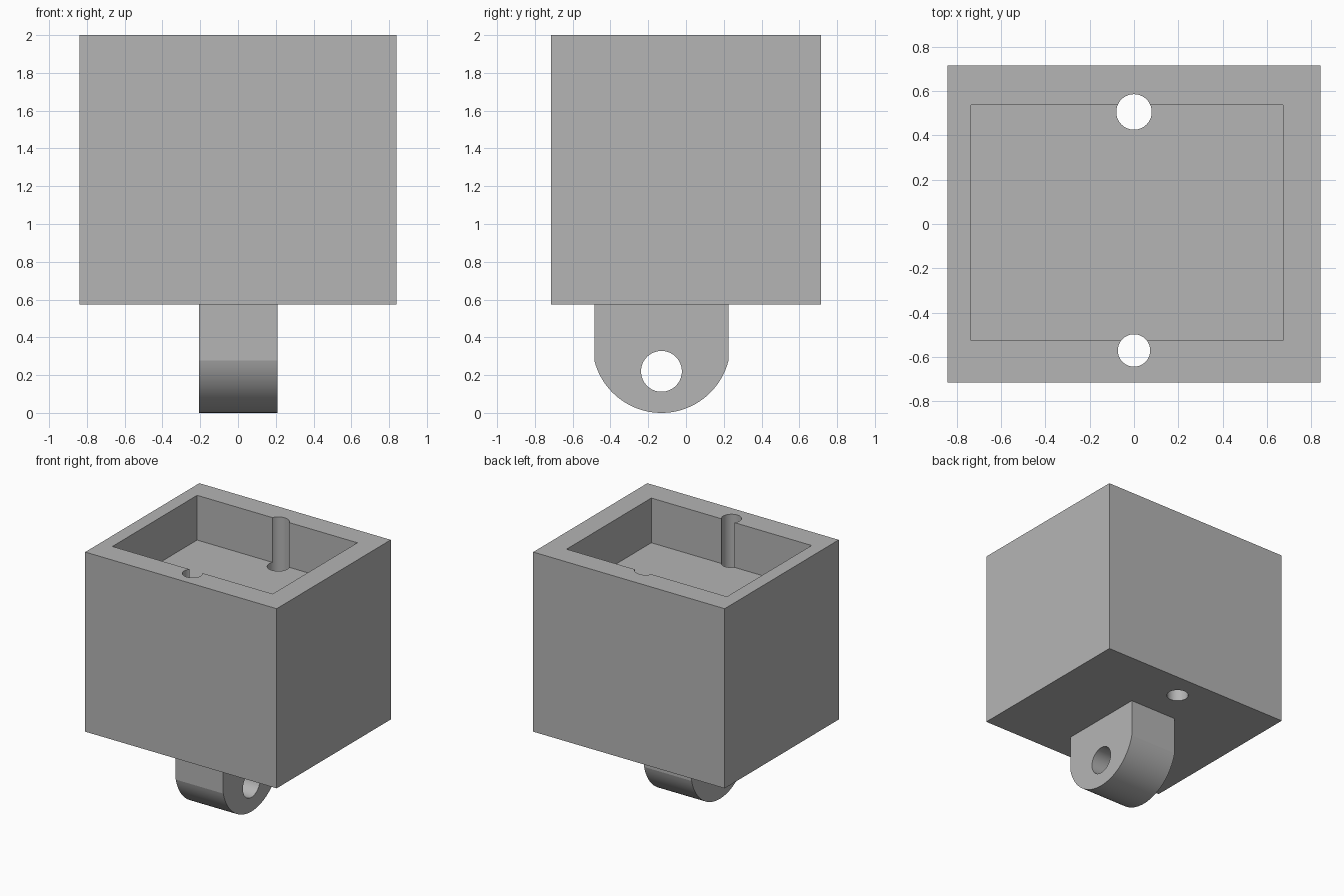
import bpy
import math

default = bpy.data.objects.get("Cube")
if default:
    bpy.data.objects.remove(default, do_unlink=True)

# Single plain grey
grey = bpy.data.materials.new("plain_grey")
grey.use_nodes = True
colour = (0.46, 0.46, 0.46, 1)
grey.diffuse_color = colour
grey.node_tree.nodes["Principled BSDF"].inputs["Base Color"].default_value = colour


def box(name, low, high):
    centre = [(a + b) / 2 for a, b in zip(low, high)]
    bpy.ops.mesh.primitive_cube_add(size=1, location=centre)
    ob = bpy.context.object
    ob.name = name
    ob.scale = [b - a for a, b in zip(low, high)]
    bpy.ops.object.transform_apply(location=True, rotation=True, scale=True)
    ob.data.materials.append(grey)
    return ob


def rod(name, centre, radius, length, rotation=(0, 0, 0)):
    bpy.ops.mesh.primitive_cylinder_add(vertices=64, radius=radius, depth=length,
                                        location=centre, rotation=rotation)
    ob = bpy.context.object
    ob.name = name
    ob.data.materials.append(grey)
    return ob


def cut(target, cutter):
    cutter.hide_render = True
    bpy.ops.object.select_all(action="DESELECT")
    bpy.context.view_layer.objects.active = target
    target.select_set(True)
    mod = target.modifiers.new("cut", "BOOLEAN")
    mod.operation = "DIFFERENCE"
    mod.solver = "EXACT"
    mod.object = cutter
    bpy.ops.object.modifier_apply(modifier=mod.name)
    bpy.data.objects.remove(cutter, do_unlink=True)


def smooth(ob):
    bpy.ops.object.select_all(action="DESELECT")
    bpy.context.view_layer.objects.active = ob
    ob.select_set(True)
    bpy.ops.object.shade_smooth_by_angle(angle=math.radians(12))


# Block with a shallow open pocket and two vertical through holes
BASE, FLOOR, TOP = 0.575, 1.645, 2.0
housing = box("housing", (-0.84, -0.715, BASE), (0.84, 0.715, TOP))
cut(housing, box("pocket_cutter", (-0.735, -0.525, FLOOR), (0.672, 0.537, TOP + 0.2)))
for y, radius in ((0.505, 0.08), (-0.57, 0.073)):
    cut(housing, rod("hole_cutter", (0, y, 1.3), radius, 3))
smooth(housing)

# Mounting lug: rounded profile extruded along x
Y_MID, HALF, RADIUS = -0.13, 0.355, 0.366
X_LEFT, X_RIGHT = 0.21, -0.207
sweep = math.asin(HALF / RADIUS)
steps = 40
profile = [(Y_MID - HALF, BASE)]
for i in range(steps + 1):
    a = -sweep + 2 * sweep * i / steps
    profile.append((Y_MID + RADIUS * math.sin(a), RADIUS * (1 - math.cos(a))))
profile.append((Y_MID + HALF, BASE))
n = len(profile)
verts = [(x, y, z) for x in (X_RIGHT, X_LEFT) for y, z in profile]
faces = [tuple(reversed(range(n))), tuple(range(n, 2 * n))]
faces += [(i, (i + 1) % n, (i + 1) % n + n, i + n) for i in range(n)]
mesh = bpy.data.meshes.new("mounting_lug")
mesh.from_pydata(verts, [], faces)
mesh.materials.append(grey)
lug = bpy.data.objects.new("mounting_lug", mesh)
bpy.context.collection.objects.link(lug)

# Pin hole across the lug
cut(lug, rod("pin_cutter", (0, Y_MID, 0.22), 0.108, 1, (0, math.pi / 2, 0)))
smooth(lug)
